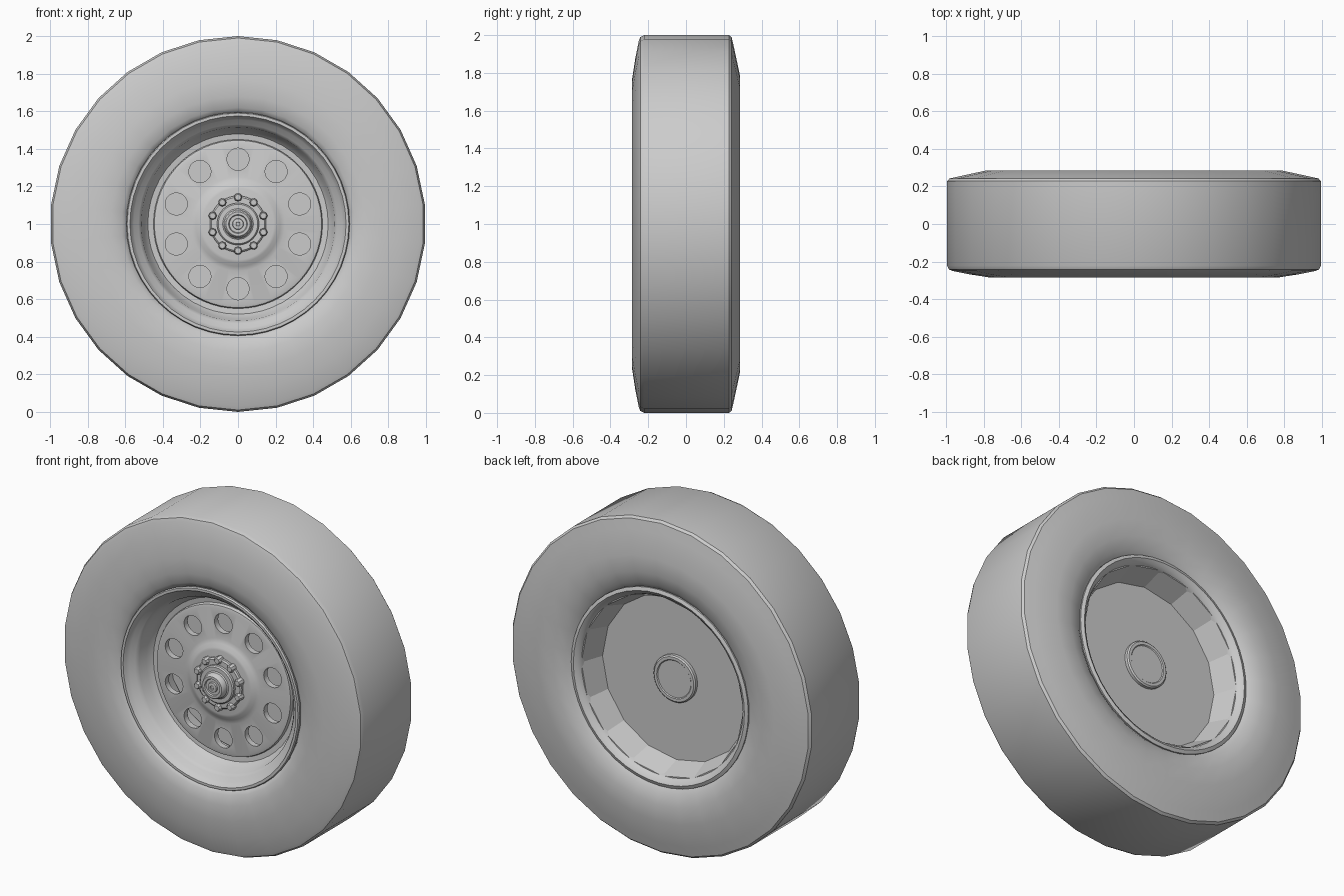
import bpy, bmesh
from math import sin, cos, pi, radians

if "Cube" in bpy.data.objects:
    bpy.data.objects.remove(bpy.data.objects["Cube"])

CZ = 1.0  # axle height


def finish(name, bm, angle=35):
    bmesh.ops.remove_doubles(bm, verts=bm.verts, dist=1e-5)
    bmesh.ops.recalc_face_normals(bm, faces=bm.faces)
    me = bpy.data.meshes.new(name)
    bm.to_mesh(me)
    bm.free()
    ob = bpy.data.objects.new(name, me)
    bpy.context.collection.objects.link(ob)
    bpy.ops.object.select_all(action='DESELECT')
    ob.select_set(True)
    bpy.context.view_layer.objects.active = ob
    if angle:
        bpy.ops.object.shade_smooth_by_angle(angle=radians(angle))
    return ob


def ring_faces(bm, prof, n, cx=0.0, cz=CZ, closed=True):
    """Spin a (radius, y) profile around the y direction."""
    rings = [[bm.verts.new((cx + r * sin(2 * pi * i / n), y, cz + r * cos(2 * pi * i / n)))
              for r, y in prof] for i in range(n)]
    m = len(prof)
    for i in range(n):
        a, b = rings[i], rings[(i + 1) % n]
        for j in range(m if closed else m - 1):
            k = (j + 1) % m
            if prof[j][0] == 0 and prof[k][0] == 0:
                continue
            if prof[j][0] == 0:
                bm.faces.new((a[j], b[k], a[k]))
            elif prof[k][0] == 0:
                bm.faces.new((a[j], b[j], a[k]))
            else:
                bm.faces.new((a[j], b[j], b[k], a[k]))


def lathe(name, prof, n, angle=35, closed=True):
    bm = bmesh.new()
    ring_faces(bm, prof, n, closed=closed)
    return finish(name, bm, angle)


def around(name, prof, n, count, radius, angle=35):
    """Repeat a small turned part on a circle around the axle."""
    bm = bmesh.new()
    for i in range(count):
        t = 2 * pi * i / count
        ring_faces(bm, prof, n, radius * sin(t), CZ + radius * cos(t))
    return finish(name, bm, angle)


# tyre with bulged sidewalls and flat tread
lathe("tyre", [(0.58, -0.22), (0.595, -0.25), (0.62, -0.268), (0.68, -0.281), (0.77, -0.285),
               (0.88, -0.268), (0.97, -0.25), (0.99, -0.242), (1.0, -0.222), (1.0, 0.228),
               (0.988, 0.242), (0.93, 0.255), (0.79, 0.285), (0.69, 0.28),
               (0.62, 0.262), (0.59, 0.24), (0.58, 0.2)], 30)

# rim: front lip, stepped barrel, back lip
lathe("rim", [(0.585, -0.22), (0.595, -0.262), (0.59, -0.272), (0.575, -0.272), (0.567, -0.258),
              (0.555, -0.24), (0.53, -0.225), (0.515, -0.205), (0.505, -0.15), (0.48, -0.12),
              (0.44, -0.115), (0.44, -0.09), (0.5, -0.08), (0.52, 0.1), (0.535, 0.22),
              (0.55, 0.245), (0.57, 0.258), (0.59, 0.25), (0.585, 0.2), (0.55, 0.1),
              (0.55, -0.15)], 48)

# wheel disc with raised centre, pierced by ten holes
disc = lathe("wheel_disc", [(0, -0.165), (0.19, -0.165), (0.205, -0.162), (0.225, -0.148),
                            (0.25, -0.14), (0.43, -0.14), (0.445, -0.136), (0.45, -0.125),
                            (0.45, -0.105), (0, -0.105)], 60)
cutter = around("hole_cutter", [(0, -0.3), (0.059, -0.3), (0.059, 0.0), (0, 0.0)], 20, 10, 0.345)
cutter.hide_render = True
mod = disc.modifiers.new("holes", 'BOOLEAN')
mod.operation = 'DIFFERENCE'
mod.solver = 'EXACT'
mod.object = cutter
bpy.ops.object.select_all(action='DESELECT')
disc.select_set(True)
bpy.context.view_layer.objects.active = disc
bpy.ops.object.modifier_apply(modifier="holes")
bpy.ops.object.shade_smooth_by_angle(angle=radians(35))
bpy.data.objects.remove(cutter)

# hub flange, wheel nuts and stepped hub cap
lathe("hub_flange", [(0, -0.16), (0.15, -0.16), (0.15, -0.178), (0.142, -0.185), (0, -0.185)], 40)
around("wheel_nuts", [(0, -0.16), (0.022, -0.16), (0.022, -0.195), (0.016, -0.203), (0, -0.203)],
       8, 10, 0.142)
lathe("hub_cap", [(0, -0.18), (0.112, -0.18), (0.112, -0.2), (0.105, -0.207), (0.082, -0.207),
                  (0.075, -0.212), (0.07, -0.24), (0.064, -0.246), (0.05, -0.246), (0.046, -0.238),
                  (0.03, -0.238), (0.028, -0.248), (0.012, -0.25), (0.01, -0.244), (0, -0.244)], 32)

# low-sided back plate and its drum wall closing the wheel from behind
lathe("back_plate", [(0, 0.065), (0.515, 0.065), (0.515, 0.09), (0, 0.09)], 16)
lathe("drum_wall", [(0.49, 0.08), (0.54, 0.225), (0.55, 0.225), (0.55, 0.08)], 16, 20)
lathe("rear_hub", [(0, 0.085), (0.14, 0.085), (0.14, 0.108), (0.132, 0.115), (0.115, 0.115),
                   (0.11, 0.11), (0, 0.11)], 32)
